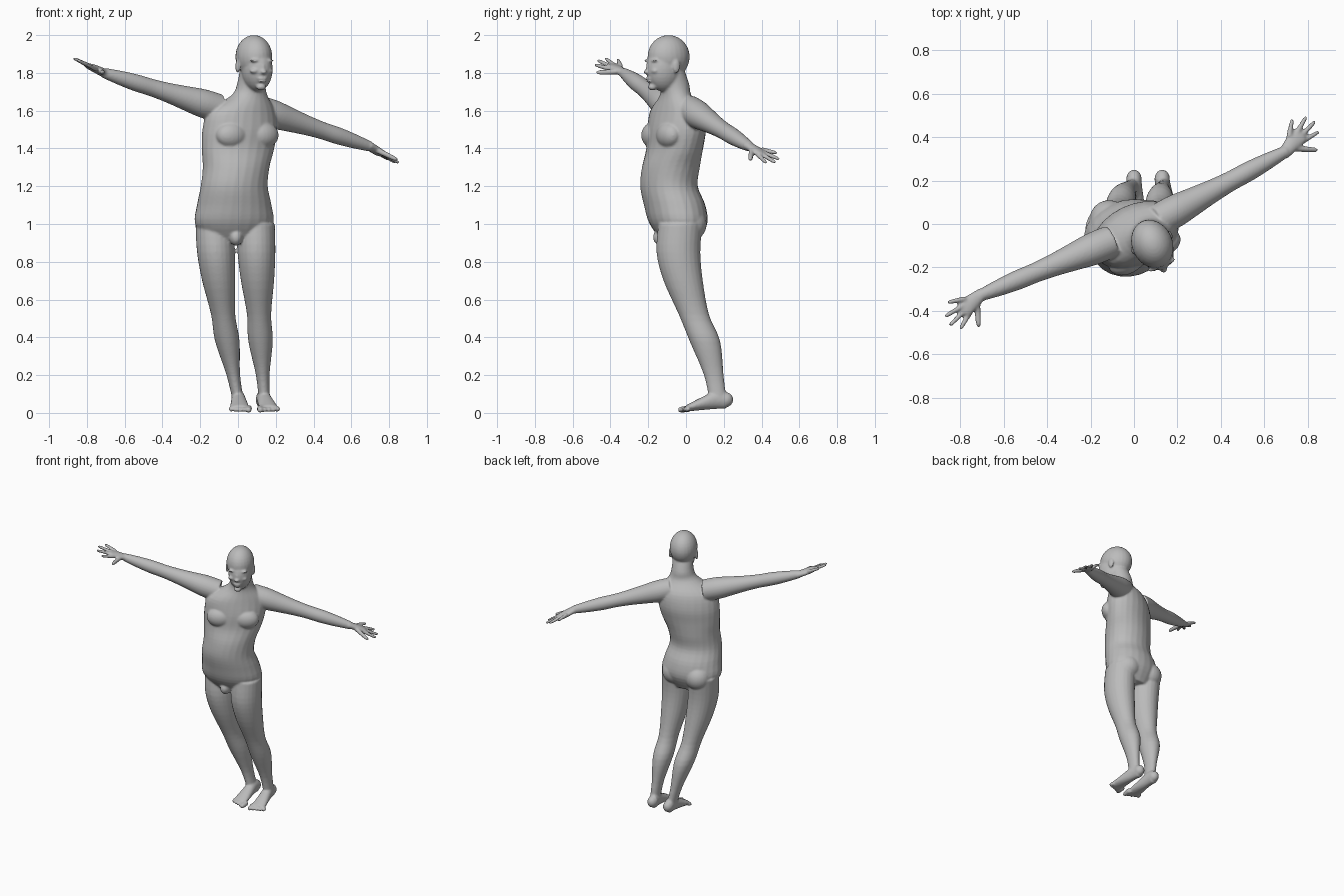
import bpy
import bmesh
from math import sin, cos, pi, radians
from mathutils import Vector, Matrix

cube = bpy.data.objects.get("Cube")
if cube:
    bpy.data.objects.remove(cube)

UP = Vector((0, 0, 1))
SIDES = 24
HEAD_TURN = 24
CHEST_TURN = 26
bm = bmesh.new()


def spline(rows, steps=4):
    """Smoothly interpolate rows of numbers (Catmull-Rom)."""
    rows = [Vector(row) for row in rows]
    padded = [rows[0]] + rows + [rows[-1]]
    result = []
    for before, start, end, after in zip(padded, padded[1:], padded[2:], padded[3:]):
        for step in range(steps):
            t = step / steps
            linear = end - before
            square = before * 2 - start * 5 + end * 4 - after
            cubic = start * 3 - before - end * 3 + after
            result.append(start + (linear * t + square * t ** 2 + cubic * t ** 3) / 2)
    return result + [rows[-1]]


def loft(rows, normal=UP):
    """Skin oval rings: x, y, z, half width, half depth, turn in degrees."""
    normal = Vector(normal).normalized()
    side = Vector((1, 0, 0)) if normal == UP else UP.cross(normal).normalized()
    depth = normal.cross(side)
    angles = [2 * pi * i / SIDES for i in range(SIDES)]
    rings = []
    for row in spline(rows):
        turn = Matrix.Rotation(radians(row[5]), 3, normal)
        u, v = turn @ side * row[3], turn @ depth * row[4]
        centre = Vector(row[:3])
        rings.append([bm.verts.new(centre + u * cos(a) + v * sin(a)) for a in angles])
    for lower, upper in zip(rings, rings[1:]):
        for i in range(SIDES):
            j = (i + 1) % SIDES
            bm.faces.new((lower[i], lower[j], upper[j], upper[i]))
    bm.faces.new(rings[0][::-1])
    bm.faces.new(rings[-1])


def blob(centre, size, turn=0):
    """Oval mass, used for muscles and facial features."""
    matrix = (Matrix.Translation(centre)
              @ Matrix.Rotation(radians(turn), 4, 'Z')
              @ Matrix.Diagonal((*size, 1)))
    bmesh.ops.create_uvsphere(bm, u_segments=SIDES, v_segments=16,
                              radius=1, matrix=matrix)


def turned_blob(centre, offset, size, turn):
    """Oval mass placed and turned with the head or chest."""
    rotation = Matrix.Rotation(radians(turn), 3, 'Z')
    blob(Vector(centre) + rotation @ Vector(offset), size, turn)


def digit(base, tip, radius):
    """Tapered finger, thumb or toe with a rounded tip."""
    base, tip = Vector(base), Vector(tip)
    taper = ((0, 1.1), (.5, 1), (.9, .8), (1, .3))
    loft([(*base.lerp(tip, t), radius * k, radius * k, 0) for t, k in taper],
         tip - base)


# Torso in even steps from the crotch to the shoulders, twisting as it rises
TORSO = [  # x, y, half width, half depth
    (-.02, -.03, .14, .09),
    (-.02, -.04, .21, .15),
    (-.02, -.06, .2, .16),
    (-.02, -.09, .18, .15),
    (-.01, -.08, .18, .15),
    (0, -.06, .2, .14),
    (.01, -.05, .21, .14),
    (.02, -.05, .19, .12)]
torso = [(x, y, .9 + i / 10, width, depth, 8 + 3 * i)
         for i, (x, y, width, depth) in enumerate(TORSO)]
neck = [(.06, -.055, 1.68, .1, .08, CHEST_TURN),
        (.07, -.06, 1.74, .075, .078, CHEST_TURN),
        (.08, -.08, 1.82, .07, .07, CHEST_TURN)]
loft(torso + neck)

# Chest muscles, seat and groin
for s in (-1, 1):
    turned_blob((.01, -.05, 1.47), (s * .09, -.09, 0), (.09, .06, .07), CHEST_TURN)
    blob((s * .095 - .02, .02, 1), (.09, .09, .09))
blob((-.01, -.13, .93), (.035, .045, .045))

# Skull and jaw
blob((.084, -.092, 1.885), (.094, .115, .115), HEAD_TURN)
blob((.1, -.115, 1.82), (.08, .1, .12), HEAD_TURN)


def feature(side, front, height, size):
    """Facial feature measured from the middle of the head."""
    turned_blob((.086, -.096, height), (side, -front, 0), size, HEAD_TURN)


feature(0, .11, 1.825, (.011, .016, .03))     # nose bridge
feature(0, .12, 1.805, (.018, .02, .012))     # nose tip
feature(0, .11, 1.77, (.028, .014, .006))     # upper lip
feature(0, .11, 1.755, (.024, .012, .006))    # lower lip
feature(0, .09, 1.725, (.026, .024, .018))    # chin
for s in (-1, 1):
    feature(s * .04, .1, 1.865, (.03, .014, .008))     # brow
    feature(s * .04, .095, 1.81, (.026, .02, .014))    # cheek
    feature(s * .092, -.01, 1.835, (.01, .02, .036))   # ear

# Arms and hands share one profile along a shoulder-to-wrist line
ARM_RADII = (.075, .075, .064, .053, .046, .045, .038, .027)
FINGERS = ((-25, .16), (-7, .2), (6, .21), (20, .19))   # spread angle, reach


def arm(shoulder, wrist):
    shoulder, wrist = Vector(shoulder), Vector(wrist)
    loft([(*shoulder.lerp(wrist, (i - 1) / 6), radius, radius, 0)
          for i, radius in enumerate(ARM_RADII)], wrist - shoulder)


def hand(wrist, middle_tip, s):
    wrist = Vector(wrist)
    along = (Vector(middle_tip) - wrist).normalized()
    # The thumb edge faces forward and drops a little
    across = UP.cross(along).normalized() * s - UP * .3

    def reach(angle, length):
        a = radians(angle)
        return wrist + (along * cos(a) + across * sin(a)) * length

    palm = ((-.02, .027, .023), (.05, .037, .02), (.1, .043, .014), (.115, .03, .01))
    loft([(*(wrist + along * t), width, depth, 0) for t, width, depth in palm], along)
    for angle, length in FINGERS:
        digit(reach(angle, length * .45), reach(angle, length), .0115)
    digit(reach(20, .03), reach(48, .15), .014)


right_wrist, left_wrist = (-.71, -.33, 1.8), (.7, .335, 1.41)
arm((-.19, -.115, 1.64), right_wrist)
arm((.19, .06, 1.58), left_wrist)
hand(right_wrist, (-.855, -.445, 1.87), 1)
hand(left_wrist, (.82, .49, 1.33), -1)

# Legs and feet share their profiles; only the sideways line differs
LEG = [  # z, y, half width
    (1, -.03, .1),
    (.85, -.04, .1),
    (.7, -.015, .088),
    (.52, .042, .064),
    (.38, .1, .065),
    (.2, .147, .036),
    (.06, .17, .03)]
FOOT = [  # y, z, half width
    (.21, .07, .035),
    (.16, .07, .037),
    (.08, .048, .045),
    (0, .024, .053)]


def leg(hip, inward, heel, splay, s):
    loft([(hip + inward * (1 - z) ** 1.5, y, z, width, width + .016, 0)
          for z, y, width in LEG])
    blob((heel, .21, .07), (.035, .04, .04))
    loft([(heel + splay * (.2 - y), y, z, width, z * .7, 0)
          for y, z, width in FOOT], (0, -1, 0))
    for i in range(5):      # toes, big toe first on the inner side
        x = heel + splay * .2 + s * (i - 2) * .023
        digit((x, .02, .024), (x, i * .009 - .042, .014), .0125 if i else .017)


leg(.095, .05, .13, .17, 1)
leg(-.125, .14, 0, .05, -1)

# Fuse every part into one continuous skin
bmesh.ops.recalc_face_normals(bm, faces=bm.faces)
mesh = bpy.data.meshes.new("body")
bm.to_mesh(mesh)
bm.free()
body = bpy.data.objects.new("body", mesh)
bpy.context.collection.objects.link(body)

fuse = body.modifiers.new("fuse", 'REMESH')
fuse.mode = 'VOXEL'
fuse.voxel_size = .0065
fuse.use_smooth_shade = True
soften = body.modifiers.new("soften", 'SMOOTH')
soften.factor = .5
soften.iterations = 5

# Plain grey clay
grey = (.5, .5, .5, 1)
clay = bpy.data.materials.new("grey clay")
clay.use_nodes = True
clay.diffuse_color = grey
clay.node_tree.nodes["Principled BSDF"].inputs["Base Color"].default_value = grey
mesh.materials.append(clay)
